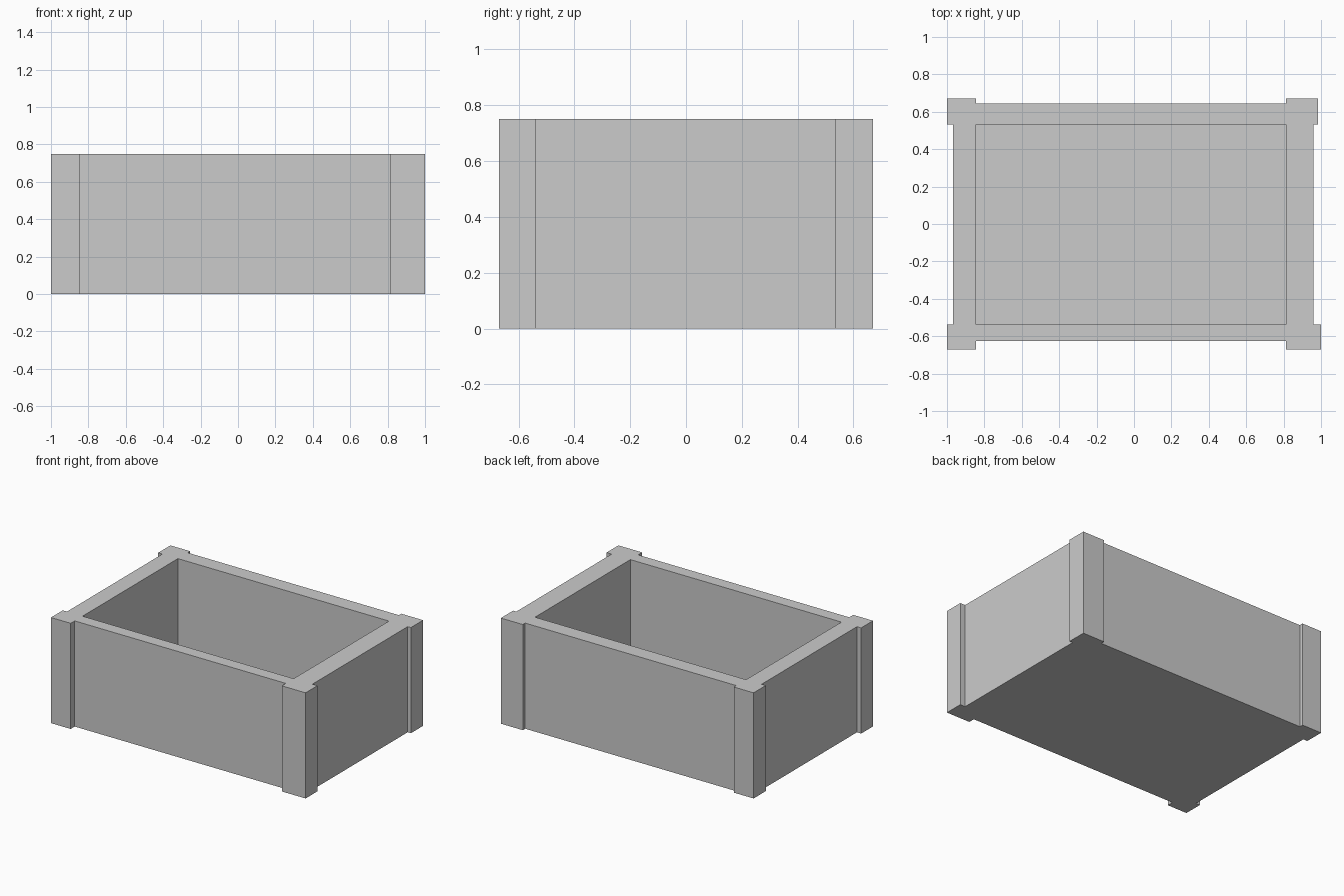
import bpy, bmesh

if "Cube" in bpy.data.objects:
    bpy.data.objects.remove(bpy.data.objects["Cube"])

HEIGHT, FLOOR = 0.75, 0.01
X0, X1, Y0, Y1 = -0.845, 0.813, -0.537, 0.533      # inner opening
WL, WR, WF, WB = -0.967, 0.96, -0.625, 0.643       # outer wall faces
PX, PY, PBR = 1.0, 0.67, 0.985                     # outer post faces

# Plan outline: four corner posts standing proud of recessed walls
outer = [
    (-PX, -PY), (X0, -PY), (X0, WF), (X1, WF), (X1, -PY), (PX, -PY),
    (PX, Y0), (WR, Y0), (WR, Y1), (PBR, Y1), (PBR, PY),
    (X1, PY), (X1, WB), (X0, WB), (X0, PY), (-PX, PY),
    (-PX, Y1), (WL, Y1), (WL, Y0), (-PX, Y0),
]
inner = [(X0, Y0), (X1, Y0), (X1, Y1), (X0, Y1)]


def loop_to_depth(bm, points, bottom):
    """Walls from the rim down to a capped bottom; returns the rim edges."""
    top = [bm.verts.new((x, y, HEIGHT)) for x, y in points]
    low = [bm.verts.new((x, y, bottom)) for x, y in points]
    n = len(points)
    for i in range(n):
        j = (i + 1) % n
        bm.faces.new((top[i], low[i], low[j], top[j]))
    bm.faces.new(low)
    return [bm.edges.get((top[i], top[(i + 1) % n])) for i in range(n)]


bm = bmesh.new()
# Outer shell and underside, then the inner cavity and its floor
rim = loop_to_depth(bm, outer, 0.0) + loop_to_depth(bm, inner, FLOOR)
# Flat rim joining both
bmesh.ops.triangle_fill(bm, edges=rim, use_beauty=True, normal=(0, 0, 1))
bmesh.ops.recalc_face_normals(bm, faces=bm.faces[:])

mesh = bpy.data.meshes.new("open_box")
bm.to_mesh(mesh)
bm.free()
bpy.context.collection.objects.link(bpy.data.objects.new("open_box", mesh))
